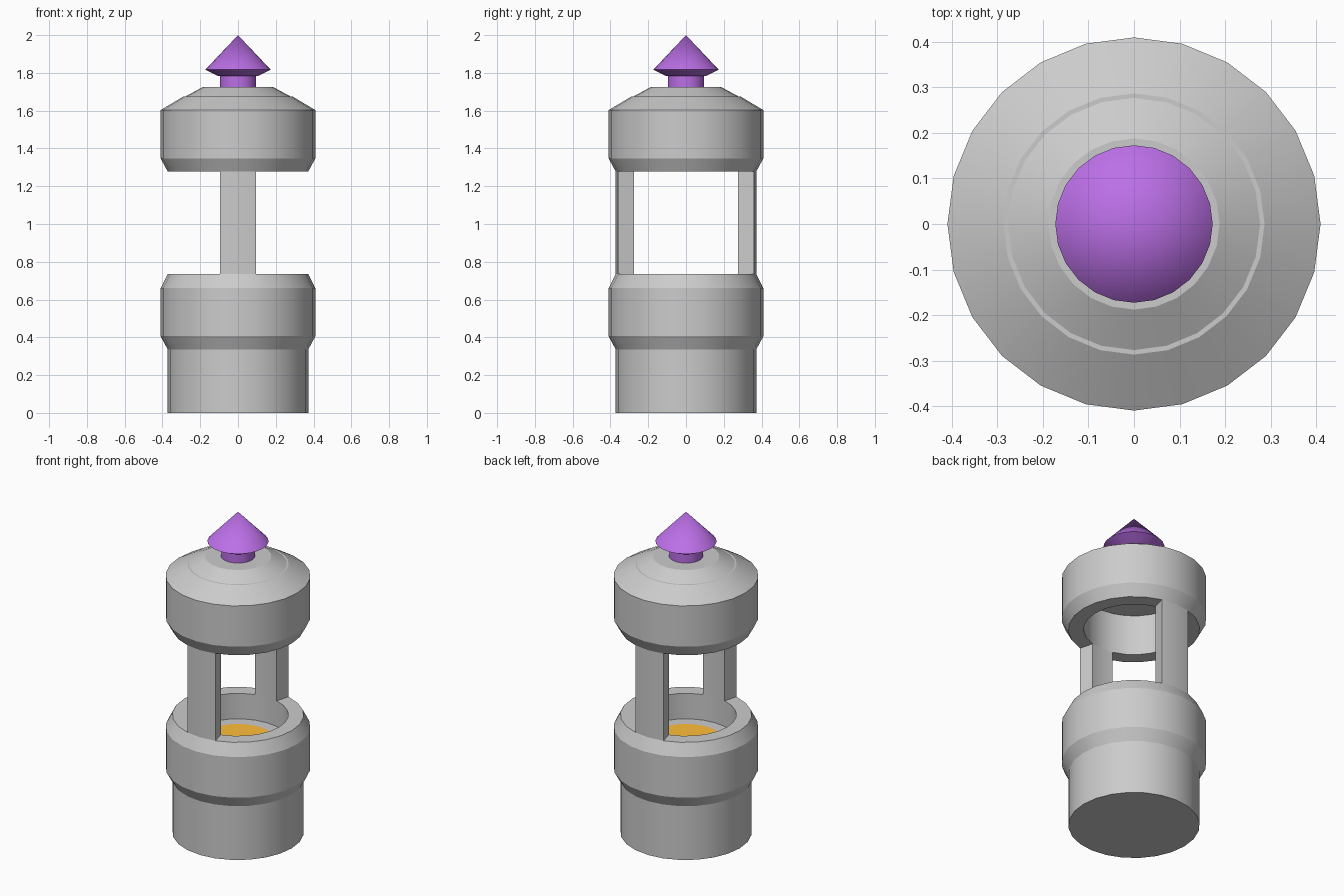
import bpy, bmesh
from math import cos, sin, radians, pi

if "Cube" in bpy.data.objects:
    bpy.data.objects.remove(bpy.data.objects["Cube"])

SIDES = 24


def material(name, color):
    m = bpy.data.materials.new(name)
    m.diffuse_color = (*color, 1)
    m.use_nodes = True
    m.node_tree.nodes["Principled BSDF"].inputs["Base Color"].default_value = m.diffuse_color
    return m


def finish(bm, name, mat=None):
    bmesh.ops.remove_doubles(bm, verts=bm.verts[:], dist=1e-5)
    bmesh.ops.recalc_face_normals(bm, faces=bm.faces[:])
    me = bpy.data.meshes.new(name)
    bm.to_mesh(me)
    bm.free()
    ob = bpy.data.objects.new(name, me)
    bpy.context.collection.objects.link(ob)
    if mat:
        me.materials.append(mat)
    bpy.ops.object.select_all(action='DESELECT')
    ob.select_set(True)
    bpy.context.view_layer.objects.active = ob
    bpy.ops.object.shade_smooth_by_angle(angle=radians(25))
    return ob


def lathe(name, profile, mat=None):
    """Turn an (r, z) profile around the z axis."""
    bm = bmesh.new()
    vs = [bm.verts.new((r, 0, z)) for r, z in profile]
    es = [bm.edges.new(pair) for pair in zip(vs, vs[1:])]
    bmesh.ops.spin(bm, geom=vs + es, cent=(0, 0, 0), axis=(0, 0, 1),
                   angle=2 * pi, steps=SIDES, use_merge=True)
    return finish(bm, name, mat)


def pillar(name, centre_deg, r_in, r_out, z0, z1):
    """Curved wall section, two segments of the ring wide."""
    bm = bmesh.new()
    angles = [radians(centre_deg + d) for d in (-15, 0, 15)]
    ring = [(r_out, a) for a in angles] + [(r_in, a) for a in reversed(angles)]
    face = bm.faces.new([bm.verts.new((r * cos(a), r * sin(a), z0)) for r, a in ring])
    ext = bmesh.ops.extrude_face_region(bm, geom=[face], use_keep_orig=True)
    top = [g for g in ext['geom'] if isinstance(g, bmesh.types.BMVert)]
    bmesh.ops.translate(bm, vec=(0, 0, z1 - z0), verts=top)
    return finish(bm, name)


purple = material("purple", (0.5, 0.16, 0.8))
orange = material("orange", (1.0, 0.51, 0.04))

R, BAND, INNER = 0.372, 0.41, 0.285

# Base cup with a raised band and a recessed floor
lathe("base_cup", [(0, 0), (R, 0), (R, 0.336), (BAND, 0.406), (BAND, 0.66),
                   (R, 0.734), (INNER, 0.734), (INNER, 0.575), (0, 0.575)])

# Glowing disc on the cup floor
lathe("glow_disc", [(0, 0.57), (0.21, 0.57), (0.21, 0.578), (0, 0.578)], orange)

# Two pillars, front and back
for label, deg in (("front", -90), ("back", 90)):
    pillar(label + "_pillar", deg, INNER, R, 0.734, 1.28)

# Hollow cap with a stepped sloping roof
lathe("cap", [(0, 1.53), (INNER, 1.53), (INNER, 1.278), (R, 1.278), (BAND, 1.348),
              (BAND, 1.603), (0.287, 1.676), (0.277, 1.676), (0.188, 1.724), (0, 1.724)])

# Pointed finial on a short stem
lathe("finial", [(0, 1.72), (0.096, 1.72), (0.096, 1.783), (0.106, 1.783),
                 (0.173, 1.817), (0, 2.0)], purple)
